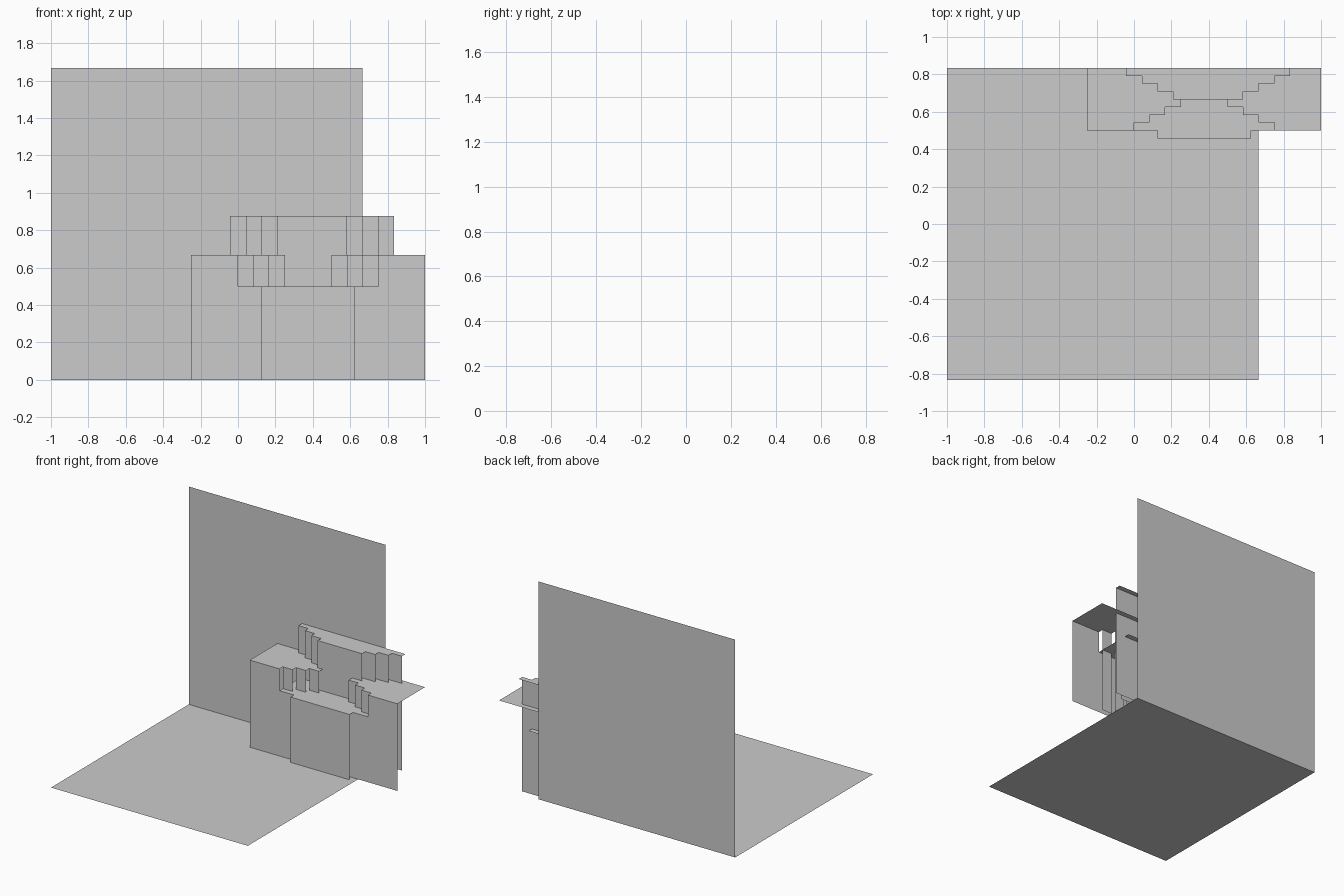
import bpy

if "Cube" in bpy.data.objects:
    bpy.data.objects.remove(bpy.data.objects["Cube"])

U = 1 / 24    # grid unit of the model
BACK = 20     # y of the back wall, in grid units
MID = 9       # x of the counter's centre line, in grid units


def front(x0, x1, y, z0, z1):
    """Upright sheet facing the front."""
    return [(x0, y, z0), (x1, y, z0), (x1, y, z1), (x0, y, z1)]


def level(x0, x1, y0, y1, z):
    """Horizontal sheet facing up."""
    return [(x0, y0, z), (x1, y0, z), (x1, y1, z), (x0, y1, z)]


def make(name, quads):
    verts = [tuple(c * U for c in p) for q in quads for p in q]
    faces = [tuple(range(i, i + 4)) for i in range(0, len(verts), 4)]
    mesh = bpy.data.meshes.new(name)
    mesh.from_pydata(verts, [], faces)
    bpy.context.collection.objects.link(bpy.data.objects.new(name, mesh))


# Room backdrop
make("floor", [level(-24, 16, -20, BACK, 0)])
make("back_wall", [front(-24, 16, BACK, 0, 40)])

# Counter: outer ends, then stepped columns mirrored about the centre line
counter = []
for outer, inner, y in [(15, 9, 12), (9, 7, 13), (7, 5, 14), (5, 3, 15)]:
    for x0, x1 in [(MID - outer, MID - inner), (MID + inner, MID + outer)]:
        counter += [front(x0, x1, y, 0, 16), level(x0, x1, y, BACK, 16)]
counter += [front(MID - 3, MID + 3, 16, 0, 16),
            level(MID - 3, MID + 3, 16, BACK, 16)]
make("counter", counter)

# Low recessed ledge and the block bulging out in front of it
make("recessed_ledge", [front(0, 18, 12, 0, 12), level(0, 18, 12, BACK, 12)])
make("front_block", [front(3, 15, 11, 0, 12), level(3, 15, 11, 12, 12)])

# Raised rear shelf: nested layers, narrower toward the front
shelf = []
for x0, x1, y in [(-1, 20, 19), (1, 18, 18), (3, 16, 17), (5, 14, 16)]:
    shelf += [front(x0, x1, y, 0, 21), level(x0, x1, y, y + 1, 21)]
make("rear_shelf", shelf)
